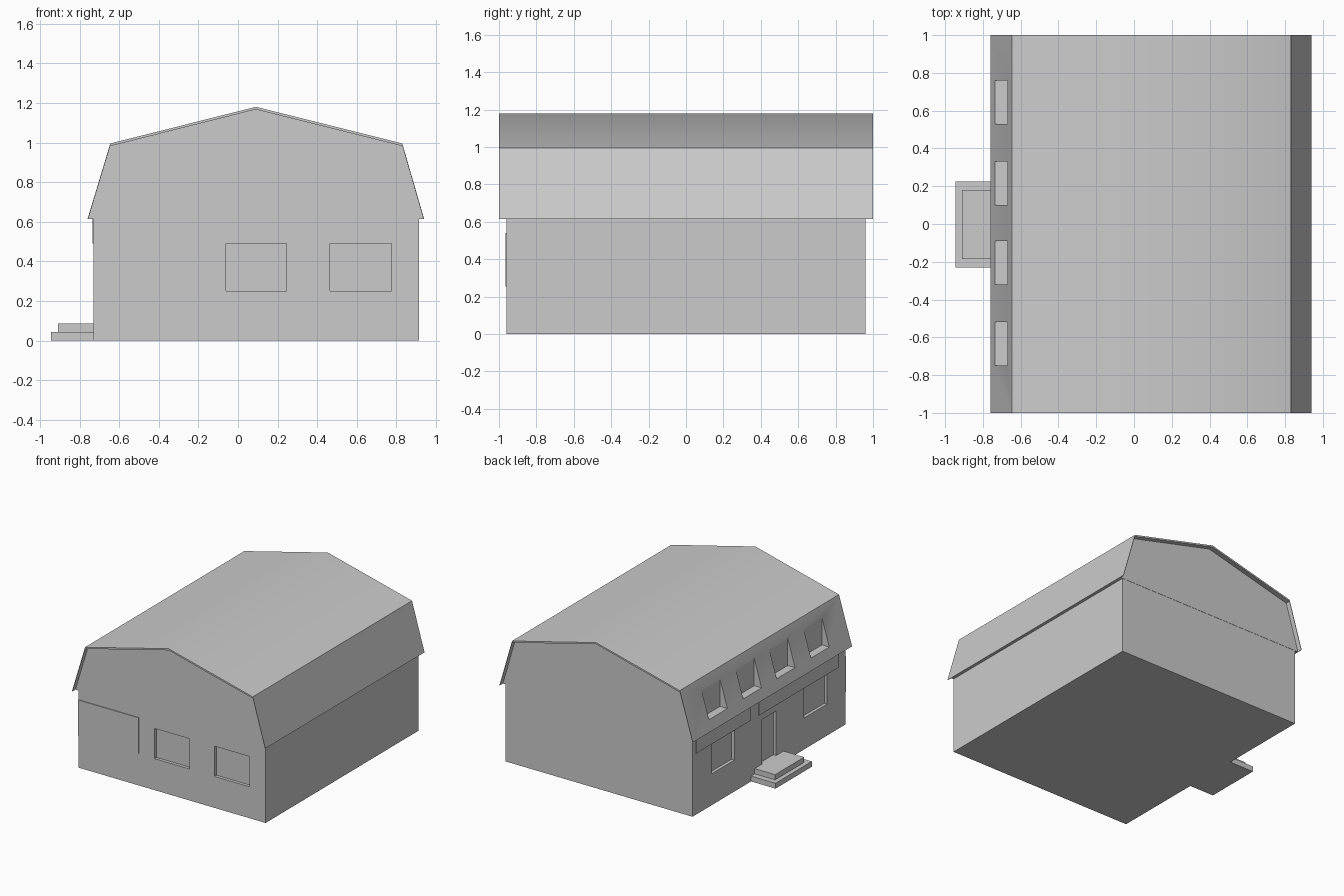
import bpy, bmesh

cube = bpy.data.objects.get("Cube")
if cube:
    bpy.data.objects.remove(cube, do_unlink=True)

GREY = (0.6, 0.6, 0.6, 1)
grey = bpy.data.materials.new("plain grey")
grey.use_nodes = True
grey.diffuse_color = GREY
grey.node_tree.nodes["Principled BSDF"].inputs["Base Color"].default_value = GREY


def finish(name, bm):
    bmesh.ops.recalc_face_normals(bm, faces=bm.faces)
    mesh = bpy.data.meshes.new(name)
    bm.to_mesh(mesh)
    bm.free()
    mesh.materials.append(grey)
    obj = bpy.data.objects.new(name, mesh)
    bpy.context.collection.objects.link(obj)
    return obj


def boxes(name, specs):
    """One object from boxes given as (x0, x1, y0, y1, z0, z1)."""
    bm = bmesh.new()
    for x0, x1, y0, y1, z0, z1 in specs:
        verts = bmesh.ops.create_cube(bm, size=1)["verts"]
        bmesh.ops.scale(bm, vec=(x1 - x0, y1 - y0, z1 - z0), verts=verts)
        bmesh.ops.translate(bm, vec=((x0 + x1) / 2, (y0 + y1) / 2, (z0 + z1) / 2), verts=verts)
    return finish(name, bm)


def prism(name, profile, half):
    """Extrude an xz profile along y, from -half to half."""
    bm = bmesh.new()
    face = bm.faces.new([bm.verts.new((x, -half, z)) for x, z in profile])
    out = bmesh.ops.extrude_face_region(bm, geom=[face])["geom"]
    bmesh.ops.translate(bm, vec=(0, 2 * half, 0),
                        verts=[v for v in out if isinstance(v, bmesh.types.BMVert)])
    return finish(name, bm)


def cut(targets, cutter):
    cutter.hide_render = True
    for obj in targets:
        bpy.context.view_layer.objects.active = obj
        mod = obj.modifiers.new("openings", "BOOLEAN")
        mod.operation, mod.solver, mod.object = "DIFFERENCE", "EXACT", cutter
        bpy.ops.object.modifier_apply(modifier=mod.name)
    bpy.data.objects.remove(cutter, do_unlink=True)


LEFT, RIGHT, END = -0.73, 0.915, 0.96
EAVE, DEPTH = 0.614, 0.025
WINDOW = (0.25, 0.49)

# Walls with shallow windows and a door
walls = boxes("walls", [(LEFT, RIGHT, -END, END, 0, EAVE)])
openings = [(x0, x1, -END - 0.1, -END + DEPTH, *WINDOW)
            for x0, x1 in ((-0.06, 0.245), (0.465, 0.775))]
openings += [(LEFT - 0.1, LEFT + DEPTH, y0, y1, *WINDOW)
             for y0, y1 in ((0.435, 0.72), (-0.73, -0.44))]
openings.append((LEFT - 0.1, LEFT + DEPTH, -0.09, 0.085, 0.085, 0.44))
cut([walls], boxes("wall_cutter", openings))

# Gambrel roof: solid gable core under a thin overhanging shell
outer = [(-0.76, EAVE), (-0.645, 0.995), (0.09, 1.18), (0.83, 0.995), (0.94, EAVE)]
inner = [(-0.756, EAVE)] + [(x, z - 0.013) for x, z in outer[1:4]] + [(0.936, EAVE)]
gable = prism("gable_core", inner, END + 0.002)
roof = prism("roof_shell", outer + inner[::-1], 1.0)

# Inset roof windows with flat sills
skylights = [(-0.9, -0.67, y - 0.115, y + 0.115, 0.697, 1.1)
             for y in (0.645, 0.215, -0.205, -0.635)]
cut([gable, roof], boxes("skylight_cutter", skylights))

# Thin boards on the left and front walls
boxes("fascia_boards", [(LEFT - 0.006, LEFT, 0.235, 0.92, 0.49, EAVE),
                        (LEFT - 0.006, LEFT, -0.865, 0.135, 0.49, EAVE)])
boxes("front_panel", [(LEFT, -0.2, -END - 0.006, -END, 0.255, 0.54)])

# Entrance steps
boxes("lower_step", [(-0.945, LEFT, -0.23, 0.225, 0, 0.043)])
boxes("upper_step", [(-0.91, LEFT, -0.185, 0.18, 0.043, 0.085)])

# Soft ridge, sharp elsewhere
bpy.ops.object.select_all(action="DESELECT")
roof.select_set(True)
bpy.context.view_layer.objects.active = roof
bpy.ops.object.shade_smooth_by_angle(angle=0.524)
